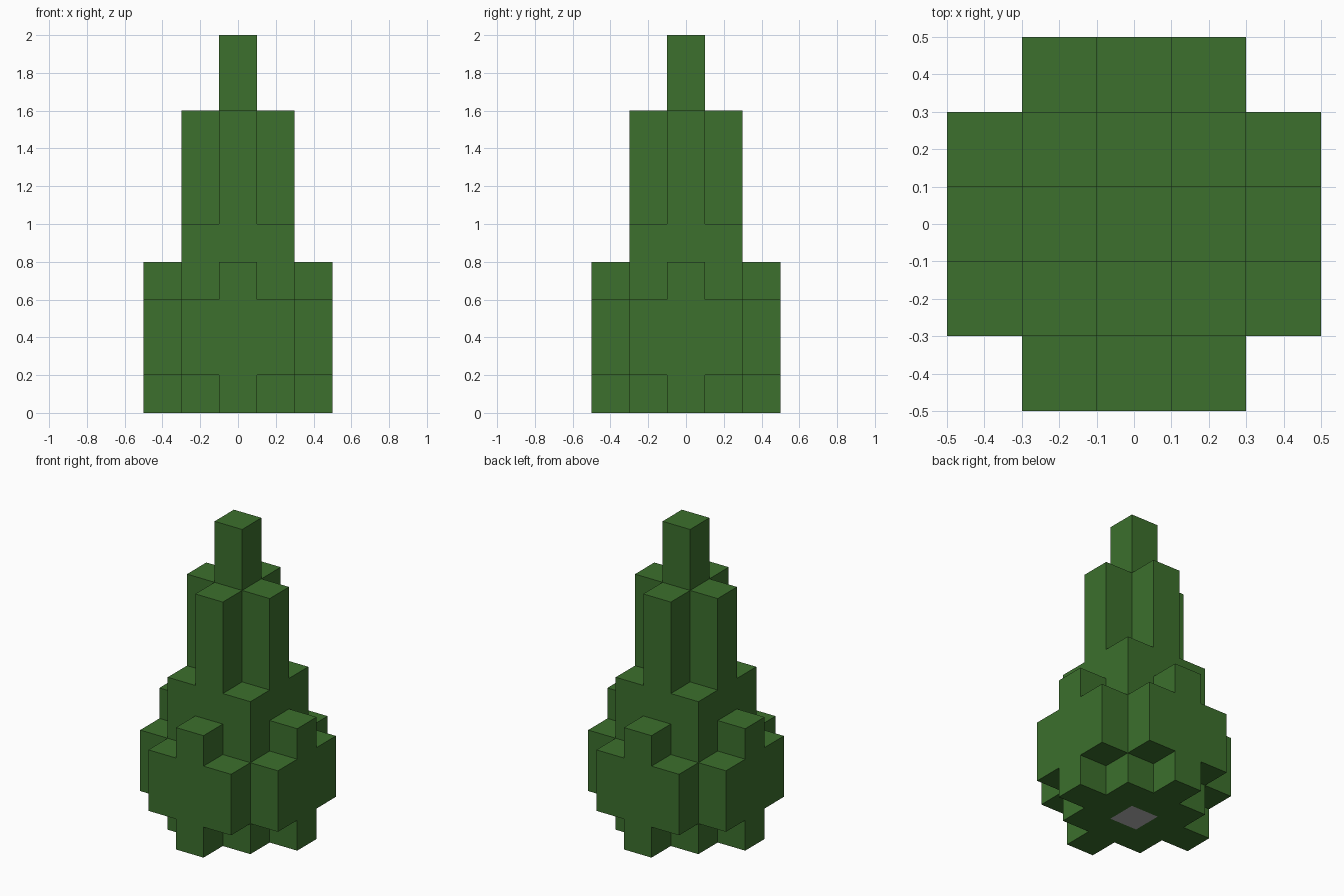
import bpy
import bmesh

cube = bpy.data.objects.get("Cube")
if cube:
    bpy.data.objects.remove(cube, do_unlink=True)

CELL = 0.2


def make_material(name, rgb):
    mat = bpy.data.materials.new(name)
    mat.use_nodes = True
    mat.diffuse_color = (*rgb, 1)
    mat.node_tree.nodes["Principled BSDF"].inputs["Base Color"].default_value = (*rgb, 1)
    return mat


leaf_green = make_material("leaf_green", (0.045, 0.16, 0.026))
trunk_grey = make_material("trunk_grey", (0.46, 0.46, 0.46))

# Stacked tiers: part name, bottom, top, reach in cells from the centre
TIERS = [
    ("lower_foliage", 0.0, 0.2, 2),
    ("lower_foliage", 0.2, 0.6, 3),
    ("lower_foliage", 0.6, 0.8, 2),
    ("middle_foliage", 0.8, 1.0, "square"),
    ("upper_foliage", 1.0, 1.6, 1),
    ("top_spire", 1.6, 2.0, 0),
]


def filled(tier, x, y):
    """Whether a tier occupies the cell at x, y."""
    if not 0 <= tier < len(TIERS) or max(abs(x), abs(y)) > 2:
        return False
    reach = TIERS[tier][3]
    if reach == "square":
        return max(abs(x), abs(y)) <= 1
    return abs(x) + abs(y) <= reach


def add_face(bm, corners, material=0):
    face = bm.faces.new([bm.verts.new(c) for c in corners])
    face.material_index = material


def add_tier(bm, tier):
    """Add only the exposed faces of one tier."""
    low, high = TIERS[tier][1:3]
    cells = [(x, y) for x in range(-2, 3) for y in range(-2, 3) if filled(tier, x, y)]
    for x, y in cells:
        x0, x1 = (x - 0.5) * CELL, (x + 0.5) * CELL
        y0, y1 = (y - 0.5) * CELL, (y + 0.5) * CELL
        ring = [(x0, y0), (x1, y0), (x1, y1), (x0, y1)]
        # Side walls
        for i, (dx, dy) in enumerate([(0, -1), (1, 0), (0, 1), (-1, 0)]):
            if not filled(tier, x + dx, y + dy):
                a, b = ring[i], ring[(i + 1) % 4]
                add_face(bm, [(*a, low), (*b, low), (*b, high), (*a, high)])
        # Top and underside; the trunk end shows at the centre of the base
        if not filled(tier + 1, x, y):
            add_face(bm, [(*p, high) for p in ring])
        if not filled(tier - 1, x, y):
            is_trunk = tier == 0 and x == 0 and y == 0
            add_face(bm, [(*p, low) for p in reversed(ring)], int(is_trunk))


# One object per named part
for part in dict.fromkeys(t[0] for t in TIERS):
    bm = bmesh.new()
    for index, tier in enumerate(TIERS):
        if tier[0] == part:
            add_tier(bm, index)
    bmesh.ops.remove_doubles(bm, verts=bm.verts, dist=0.0001)
    mesh = bpy.data.meshes.new(part)
    bm.to_mesh(mesh)
    bm.free()
    mesh.materials.append(leaf_green)
    if part == "lower_foliage":
        mesh.materials.append(trunk_grey)
    bpy.context.scene.collection.objects.link(bpy.data.objects.new(part, mesh))
